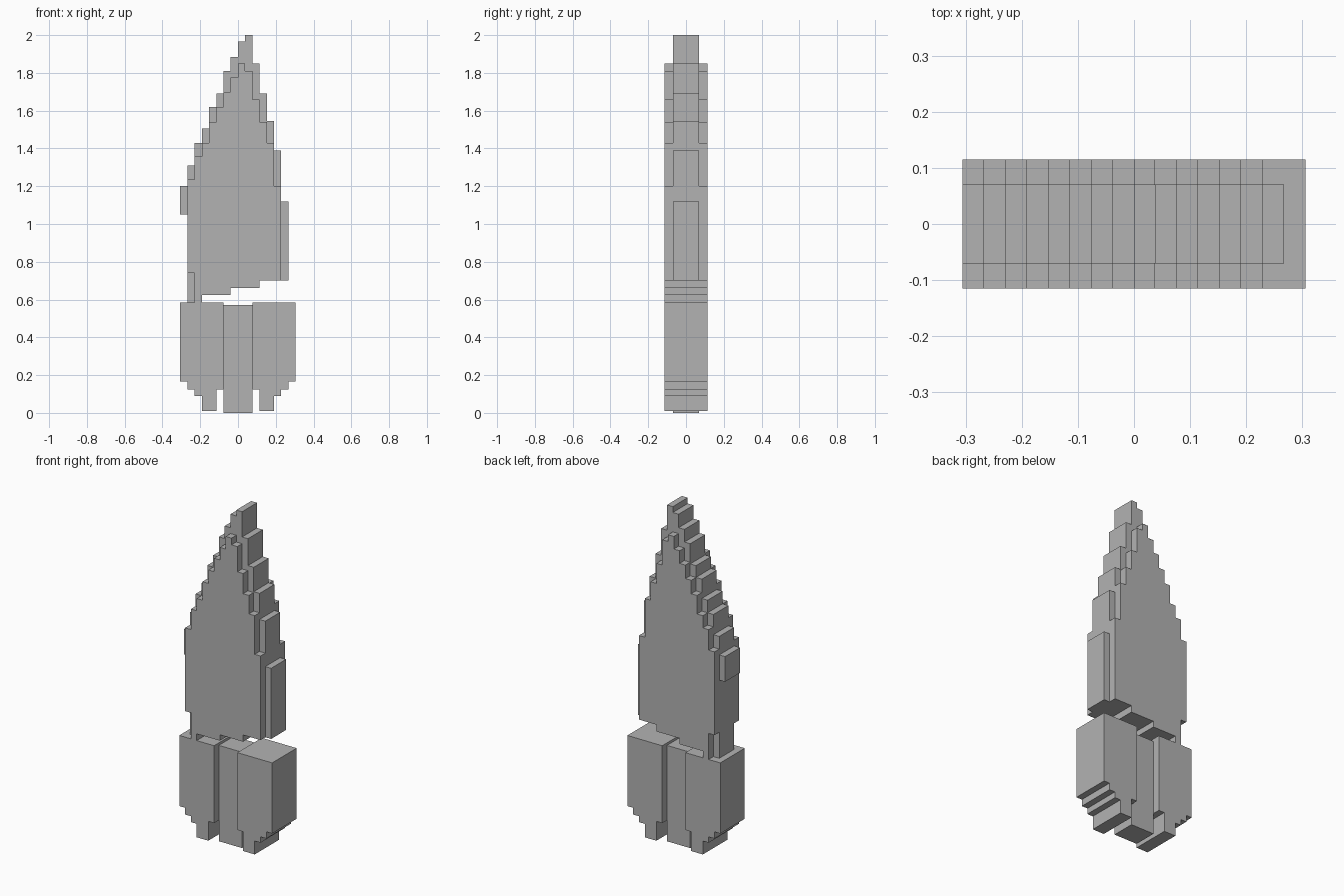
import bpy, bmesh

if "Cube" in bpy.data.objects:
    bpy.data.objects.remove(bpy.data.objects["Cube"])

grey = bpy.data.materials.new("plain grey")
grey.diffuse_color = (0.45, 0.45, 0.45, 1)
grey.use_nodes = True
grey.node_tree.nodes["Principled BSDF"].inputs["Base Color"].default_value = grey.diffuse_color

CELL = 0.0382      # width of one step
LEFT = -0.306      # left edge of the step grid
WIDE, NARROW = 0.115, 0.07   # half depths


def stepped_slab(name, first, columns, half_depth):
    """Extrude a stepped outline; columns are (bottom, top) pairs, one per cell."""
    upper, lower = [], []
    for i, (bottom, top) in enumerate(columns):
        x0 = LEFT + (first + i) * CELL
        for x in (x0, x0 + CELL):
            upper.append((x, top))
            lower.append((x, bottom))
    outline = []
    for p in lower + upper[::-1]:
        if not outline or abs(p[0] - outline[-1][0]) + abs(p[1] - outline[-1][1]) > 1e-4:
            outline.append(p)
    # drop points in the middle of straight runs
    n = len(outline)
    corners = [p for i, p in enumerate(outline)
               if not (abs(outline[i - 1][1] - p[1]) < 1e-4
                       and abs(outline[(i + 1) % n][1] - p[1]) < 1e-4)]
    bm = bmesh.new()
    face = bm.faces.new([bm.verts.new((x, -half_depth, z)) for x, z in corners])
    grown = bmesh.ops.extrude_face_region(bm, geom=[face])["geom"]
    bmesh.ops.translate(bm, vec=(0, 2 * half_depth, 0),
                        verts=[v for v in grown if isinstance(v, bmesh.types.BMVert)])
    bmesh.ops.recalc_face_normals(bm, faces=bm.faces)
    mesh = bpy.data.meshes.new(name)
    bm.to_mesh(mesh)
    bm.free()
    mesh.materials.append(grey)
    obj = bpy.data.objects.new(name, mesh)
    bpy.context.collection.objects.link(obj)
    return obj


# Thick tapering body, sloping slightly at its lower edge
tops = [1.235, 1.357, 1.43, 1.54, 1.62, 1.70, 1.775, 1.85, 1.81, 1.66, 1.54, 1.43, 1.2]
bottoms = [0.74, 0.585] + [0.625] * 4 + [0.66] * 4 + [0.70] * 3
stepped_slab("tapered_body", 1, list(zip(bottoms, tops)), WIDE)

# Thinner core that shows as a stepped rim around the body
core_tops = [1.2, 1.31, 1.43, 1.505, 1.62, 1.69, 1.81, 1.885, 1.965,
             2.0, 1.85, 1.69, 1.545, 1.39, 1.12]
core_bottoms = [1.05, 0.585] + [0.78] * 12 + [0.70]
stepped_slab("core_rim", 0, list(zip(core_bottoms, core_tops)), NARROW)

# Base: two thick side blocks with stepped undersides, and a recessed middle
side = [(b, 0.585) for b in (0.165, 0.125, 0.09, 0.01, 0.01, 0.125)]
stepped_slab("left_base_block", 0, side, WIDE)
stepped_slab("right_base_block", 10, side[::-1], WIDE)
stepped_slab("middle_base_block", 6, [(0.0, 0.57)] * 4, NARROW)
